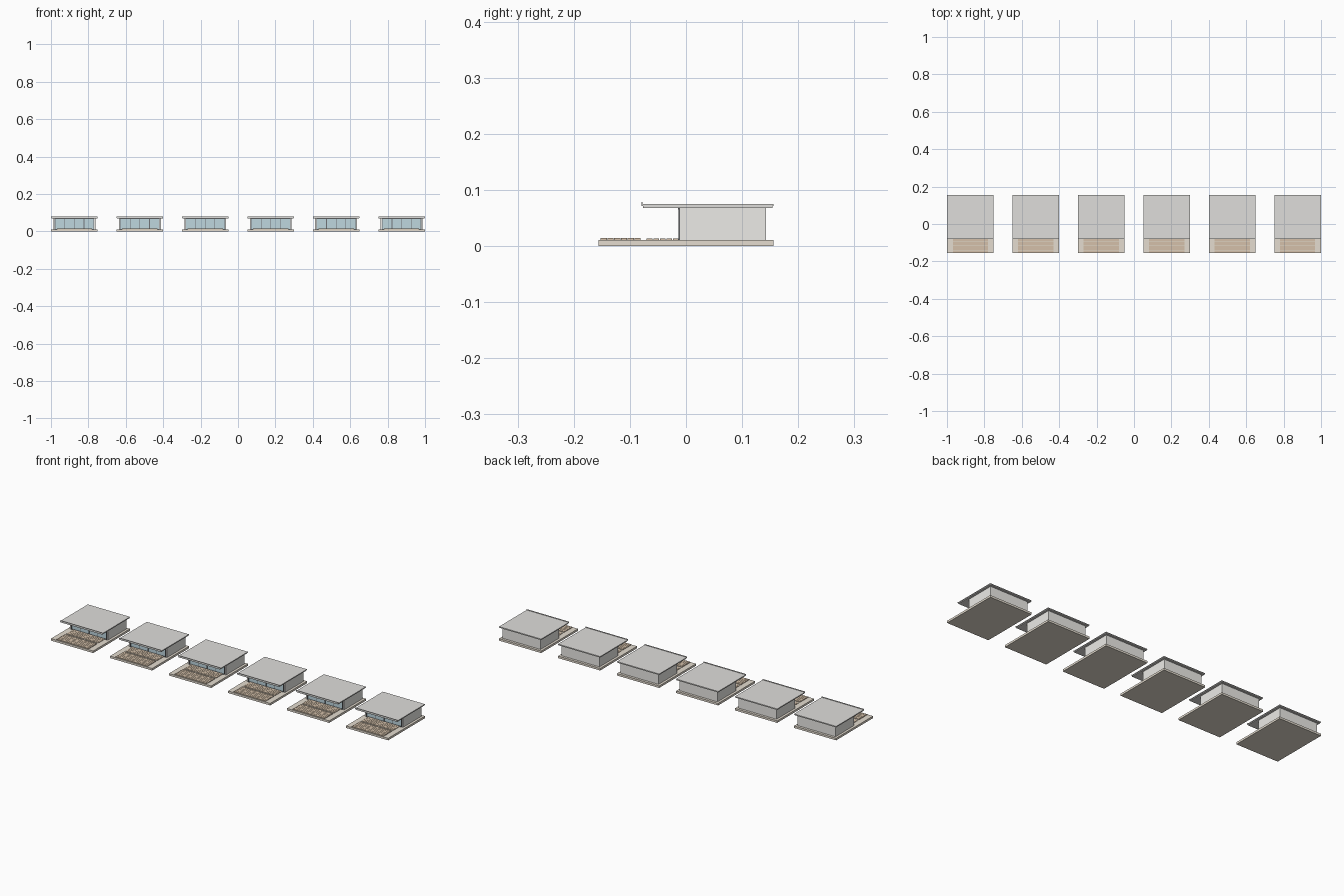
import bpy

if "Cube" in bpy.data.objects:
    bpy.data.objects.remove(bpy.data.objects["Cube"])

def mat(name, rgb):
    m = bpy.data.materials.new(name)
    m.diffuse_color = (*rgb, 1)
    m.use_nodes = True
    m.node_tree.nodes["Principled BSDF"].inputs["Base Color"].default_value = m.diffuse_color
    return m

STONE = mat("stone", (0.78, 0.72, 0.63))
WALL = mat("plaster", (0.84, 0.83, 0.80))
ROOF = mat("roofing", (0.74, 0.73, 0.71))
WOOD = mat("wood", (0.66, 0.53, 0.40))
GLASS = mat("glass", (0.52, 0.68, 0.74))
DARK = mat("dark_metal", (0.16, 0.17, 0.18))

def box(name, x0, x1, y0, y1, z0, z1, m):
    """Axis-aligned box given by its limits."""
    bpy.ops.mesh.primitive_cube_add(size=1, location=((x0+x1)/2, (y0+y1)/2, (z0+z1)/2))
    o = bpy.context.object
    o.name = name
    o.scale = (x1-x0, y1-y0, z1-z0)
    bpy.ops.object.transform_apply(location=False, rotation=False, scale=True)
    o.data.materials.append(m)
    return o

def planks(name, cx, half, y0, y1, z0, z1, count, gap=0.0012):
    """Deck boards running along x."""
    step = (y1 - y0 + gap) / count
    for i in range(count):
        y = y0 + i * step
        box(name, cx-half, cx+half, y, y+step-gap, z0, z1, WOOD)

def house(cx):
    # base slab
    box("base_slab", cx-0.125, cx+0.125, -0.156, 0.156, 0, 0.011, STONE)
    # terrace boards: outer deck and covered porch
    planks("deck_board", cx, 0.094, -0.152, -0.081, 0.011, 0.0145, 6)
    planks("porch_board", cx, 0.094, -0.070, -0.013, 0.011, 0.0135, 5)
    # side and back walls
    for s in (-1, 1):
        xs = sorted((cx+s*0.105, cx+s*0.112))
        box("side_wall", *xs, -0.012, 0.143, 0.011, 0.068, WALL)
    box("back_wall", cx-0.105, cx+0.105, 0.136, 0.143, 0.011, 0.068, WALL)
    # glazed front with dark frame and mullions
    box("front_glass", cx-0.105, cx+0.105, -0.011, -0.008, 0.011, 0.068, GLASS)
    for z in (0.011, 0.0655):
        box("frame_rail", cx-0.105, cx+0.105, -0.014, -0.011, z, z+0.0025, DARK)
    for i in range(5):
        x = cx - 0.1035 + i * 0.05175
        box("mullion", x-0.0015, x+0.0015, -0.0135, -0.011, 0.0135, 0.0655, DARK)
    # flat roof: ceiling layer, top slab, front lip
    box("roof_soffit", cx-0.123, cx+0.123, -0.077, 0.154, 0.068, 0.0715, ROOF)
    box("roof_slab", cx-0.125, cx+0.125, -0.079, 0.156, 0.0715, 0.075, ROOF)
    box("roof_lip", cx-0.125, cx+0.125, -0.079, -0.0775, 0.075, 0.079, ROOF)

# row of six houses
for k in range(6):
    house(-0.875 + 0.35 * k)
